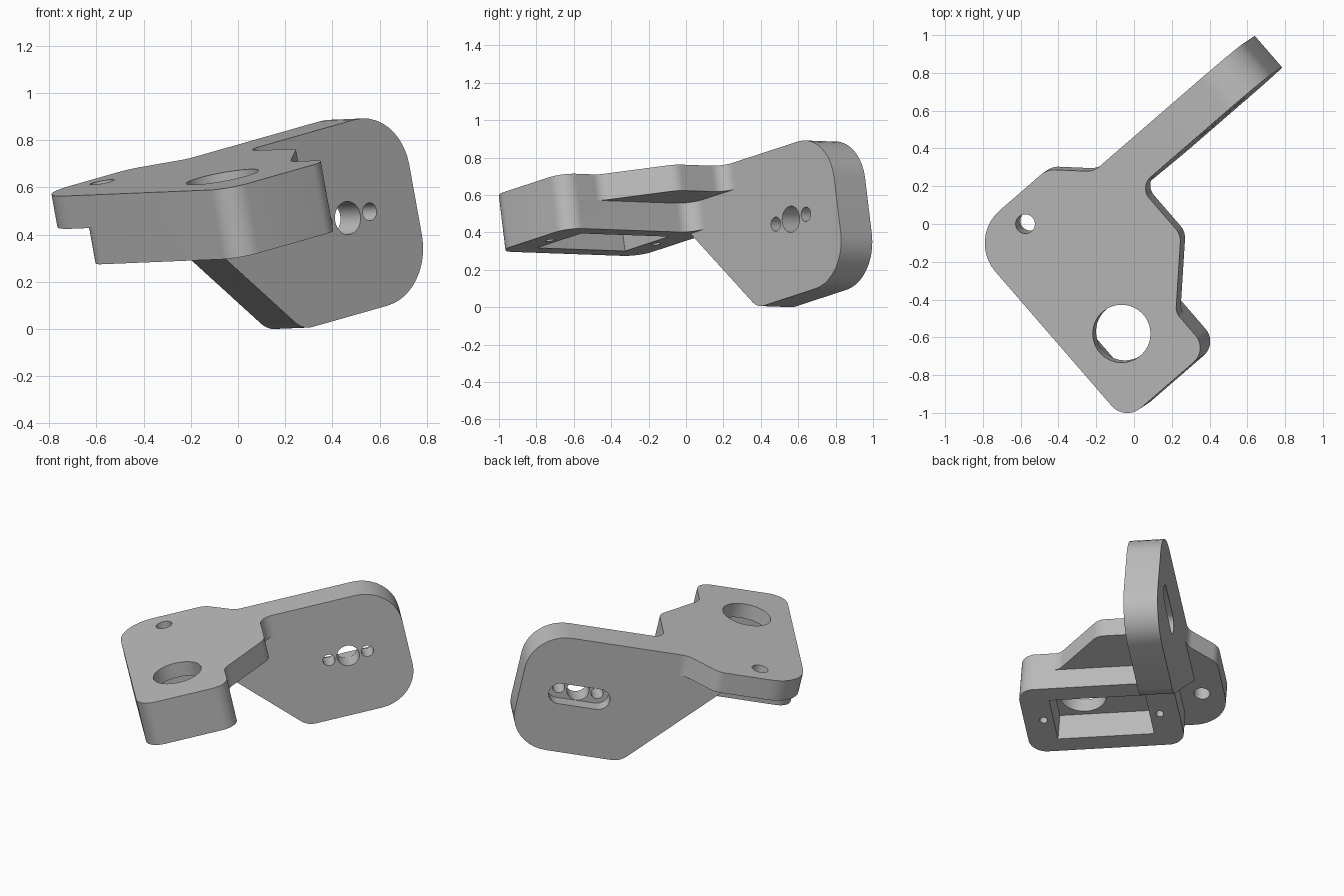
import bpy, bmesh, math
from mathutils import Vector, Matrix

cube = bpy.data.objects.get("Cube")
if cube:
    bpy.data.objects.remove(cube, do_unlink=True)


def rounded(corners, steps=10):
    """Outline from (a, b, radius) corners, each replaced by a tangent arc."""
    pts = []
    for i, (a, b, r) in enumerate(corners):
        p = Vector((a, b))
        if r == 0:
            pts.append(p)
            continue
        d0 = (Vector(corners[i - 1][:2]) - p).normalized()
        d1 = (Vector(corners[(i + 1) % len(corners)][:2]) - p).normalized()
        half = d0.angle(d1) / 2
        centre = p + (d0 + d1).normalized() * r / math.sin(half)
        t = r / math.tan(half)
        start, end = p + d0 * t - centre, p + d1 * t - centre
        sweep = start.angle_signed(end)
        for k in range(steps + 1):
            pts.append(centre + Matrix.Rotation(-sweep * k / steps, 2) @ start)
    return pts


def slot(a, b, r, half=0.0, n=40):
    """Circle, or a slot stretched along the first axis."""
    pts = []
    for k in range(n):
        t = 2 * math.pi * (k + 0.5) / n
        pts.append(Vector((a + math.copysign(half, math.cos(t)) + r * math.cos(t),
                           b + r * math.sin(t))))
    return pts


def prism(name, outline, lo, hi, upright=False):
    """Flat parts extrude in depth below the top face; upright ones across the wall."""
    def place(p, h):
        return (p.x, h, -p.y) if upright else (p.x, p.y, -h)
    bm = bmesh.new()
    a = [bm.verts.new(place(p, lo)) for p in outline]
    b = [bm.verts.new(place(p, hi)) for p in outline]
    bm.faces.new(a)
    bm.faces.new(b[::-1])
    for i in range(len(a)):
        j = (i + 1) % len(a)
        bm.faces.new((a[j], a[i], b[i], b[j]))
    bmesh.ops.recalc_face_normals(bm, faces=bm.faces)
    mesh = bpy.data.meshes.new(name)
    bm.to_mesh(mesh)
    bm.free()
    ob = bpy.data.objects.new(name, mesh)
    bpy.context.collection.objects.link(ob)
    return ob


def combine(body, tool, operation):
    tool.hide_render = True
    mod = body.modifiers.new(tool.name, 'BOOLEAN')
    mod.operation = operation
    mod.solver = 'EXACT'
    mod.object = tool
    bpy.ops.object.select_all(action='DESELECT')
    bpy.context.view_layer.objects.active = body
    body.select_set(True)
    bpy.ops.object.modifier_apply(modifier=mod.name)
    bpy.data.objects.remove(tool, do_unlink=True)


PLATE, BOX, WALL = 0.142, 0.30, (0.13, 0.35)

# Mounting plate
bracket = prism("bracket", rounded([
    (-0.72, -0.76, 0.11), (-0.14, -0.76, 0.1), (-0.14, -0.50, 0.08),
    (0.15, -0.205, 0.1), (0.15, WALL[0], 0.08), (0.3, WALL[0], 0),
    (0.3, WALL[1], 0), (0.02, WALL[1], 0.1), (-0.16, 0.52, 0.1),
    (-0.72, 0.52, 0.23)]), 0, PLATE)

# Upright wall with a slanted lower corner
wall = prism("wall", rounded([
    (-0.30, 0, 0), (1.014, 0, 0.25), (1.014, 0.805, 0.25),
    (0.29, 0.805, 0.12), (-0.31, PLATE, 0)]), *WALL, upright=True)
combine(bracket, wall, 'UNION')

# Motor housing under the plate, blended into the wall
housing = prism("housing", rounded([
    (-0.72, -0.76, 0.11), (-0.14, -0.76, 0.1), (-0.14, WALL[0], 0.1),
    (0.0, WALL[0], 0), (0.0, 0.24, 0), (-0.72, 0.24, 0.11)]), PLATE, BOX)
combine(bracket, housing, 'UNION')

# Pocket, shaft hole, cable hole and blind screw holes
cutters = [
    prism("pocket", rounded([(-0.61, -0.57, 0), (-0.25, -0.57, 0),
                             (-0.25, 0.05, 0), (-0.61, 0.05, 0)]), 0.1, 0.4),
    prism("shaft_hole", slot(-0.43, -0.396, 0.153), -0.1, 0.2),
    prism("cable_hole", slot(-0.435, 0.377, 0.051), -0.1, 0.25),
]
for v in (-0.635, 0.115):
    cutters.append(prism("screw_hole", slot(-0.43, v, 0.025), 0.18, 0.4))

# Wall holes and the slot recessed into the back
U, D, GAP = 0.635, 0.397, 0.123
for offset, r in ((-GAP, 0.038), (0, 0.07), (GAP, 0.038)):
    cutters.append(prism("wall_hole", slot(U + offset, D, r), 0, 0.5, upright=True))
cutters.append(prism("back_slot", slot(U, D, 0.072, GAP), WALL[1] - 0.09, 0.5, upright=True))
for c in cutters:
    combine(bracket, c, 'DIFFERENCE')

# Tilt the whole part into its resting pose
ang, sx, sy = math.radians(40.9), 0.18, 0.12
c, s = math.cos(ang), math.sin(ang)
along = Vector((c, s, sx * c + sy * s))
across = Vector((-s, c, sy * c - sx * s))
normal = Vector((-sx, -sy, 1)).normalized()
pose = Matrix((along, across, normal)).transposed().to_4x4()
bracket.data.transform(Matrix.Translation((0, 0, 0.725)) @ pose)
low = min(v.co.z for v in bracket.data.vertices)
bracket.data.transform(Matrix.Translation((0, 0, -low)))

# Grey finish
grey = bpy.data.materials.new("grey")
grey.use_nodes = True
colour = (0.5, 0.5, 0.5, 1)
grey.diffuse_color = colour
grey.node_tree.nodes["Principled BSDF"].inputs["Base Color"].default_value = colour
bracket.data.materials.clear()
bracket.data.materials.append(grey)
for f in bracket.data.polygons:
    f.material_index = 0

bpy.ops.object.select_all(action='DESELECT')
bracket.select_set(True)
bpy.context.view_layer.objects.active = bracket
bpy.ops.object.shade_smooth_by_angle(angle=math.radians(30))
